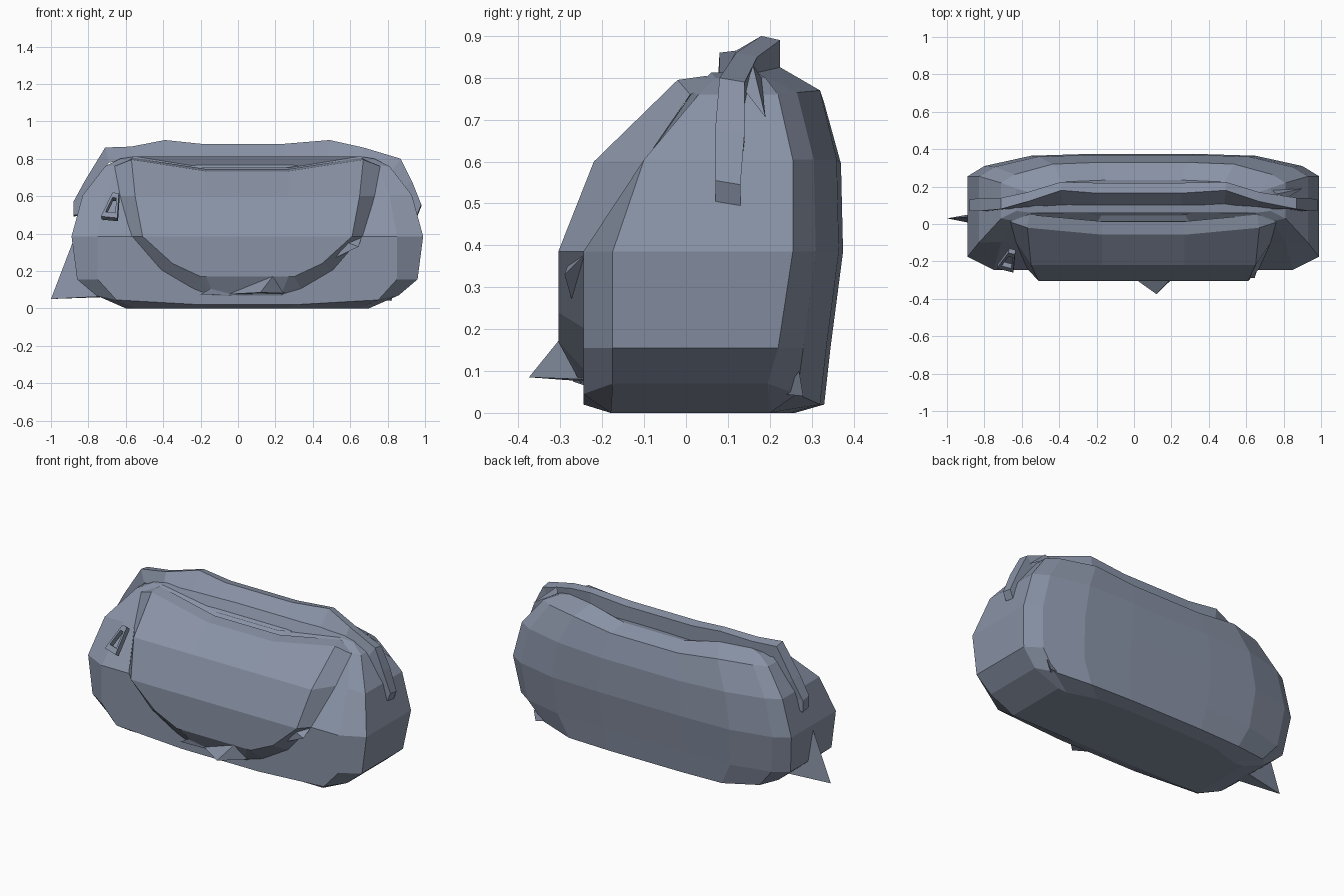
import bpy, bmesh
from mathutils import Vector

CX = 0.05  # the bag's own middle, shifted by the fin on the left

cloth = bpy.data.materials.new("cloth")
cloth.diffuse_color = (0.25, 0.29, 0.38, 1)


def make(name, verts, faces):
    mesh = bpy.data.meshes.new(name)
    mesh.from_pydata(verts, [], faces)
    bm = bmesh.new()
    bm.from_mesh(mesh)
    bmesh.ops.remove_doubles(bm, verts=bm.verts, dist=0.0005)
    bmesh.ops.recalc_face_normals(bm, faces=bm.faces)
    bm.to_mesh(mesh)
    bm.free()
    mesh.materials.append(cloth)
    obj = bpy.data.objects.new(name, mesh)
    bpy.context.collection.objects.link(obj)
    return obj


def loft(name, rings, closed=True, caps=True):
    n = len(rings[0])
    verts = [v for r in rings for v in r]
    faces = []
    for i in range(len(rings) - 1):
        for j in range(n if closed else n - 1):
            k = (j + 1) % n
            faces.append((i*n + j, i*n + k, (i+1)*n + k, (i+1)*n + j))
    if caps:
        faces += [tuple(range(n)), tuple(range(len(verts) - n, len(verts)))]
    return make(name, verts, faces)


def mirrored(half):
    """Right-hand points followed by their left-hand mirror, as one loop."""
    return ([(CX + x, y, z) for x, y, z in half] +
            [(CX - x, y, z) for x, y, z in reversed(half)])


# Bag body: middle z, end z, end half width, end front y, end back y,
# front corner half width, front y, back y, centre sag
levels = [
    (0.00, 0.00, 0.65, -0.18, 0.20, 0.60, -0.18, 0.26, 0),
    (0.02, 0.07, 0.81, -0.175, 0.195, 0.70, -0.245, 0.33, 0),
    (0.155, 0.155, 0.91, -0.175, 0.22, 0.80, -0.245, 0.345, 0),
    (0.385, 0.385, 0.94, -0.175, 0.255, 0.80, -0.245, 0.375, 0),
    (0.605, 0.605, 0.88, -0.10, 0.255, 0.76, -0.095, 0.37, 0.01),
    (0.77, 0.76, 0.76, 0.03, 0.22, 0.69, 0.015, 0.33, 0.03),
    (0.825, 0.80, 0.68, 0.07, 0.19, 0.60, 0.06, 0.235, 0.05),
]
rings = []
for zm, ze, he, ef, eb, hc, yf, yb, sag in levels:
    s = he / 0.94
    zc = (zm + ze) / 2
    rings.append(mirrored([
        (0.30 * s, yf, zm - sag * 1.5), (hc, yf, zc), (he, ef, ze), (he, eb, ze),
        (0.85 * s, yb - 0.065, zc), (0.60 * s, yb - 0.01, zm),
        (0.28 * s, yb, zm - sag)]))
loft("bag_body", rings)

# Front pocket: raised panel; each row is outer edge then inner edge (half width, y, z)
rows = [
    ((0.24, -0.24, 0.08), (0.20, -0.245, 0.08)),
    ((0.29, -0.24, 0.10), (0.25, -0.305, 0.17)),
    ((0.46, -0.24, 0.20), (0.40, -0.305, 0.24)),
    ((0.62, -0.24, 0.385), (0.56, -0.305, 0.385)),
    ((0.68, -0.10, 0.60), (0.60, -0.22, 0.60)),
    ((0.71, 0.01, 0.76), (0.62, -0.02, 0.795)),
    ((0.69, 0.04, 0.77), (0.61, 0.05, 0.805)),
]
sags = [0.01, 0, 0, 0, 0, 0.062, 0.06]
front = []
for (o, i), sag in zip(rows, sags):
    m = (min(0.22, i[0] * 0.9), i[1] - sag * 0.6, i[2] - sag)
    half = [m, i, o]
    front.append([(CX - x, y, z) for x, y, z in reversed(half)] +
                 [(CX + x, y, z) for x, y, z in half])
loft("front_pocket", front, closed=False, caps=False)

# Top strap: outer x, z; inner x, z; front y, back y; forward flare of the lower edge
stations = [
    (-0.88, 0.50, -0.83, 0.50, 0.07, 0.13, 0),
    (-0.88, 0.57, -0.83, 0.56, 0.07, 0.13, 0),
    (-0.82, 0.68, -0.78, 0.65, 0.07, 0.14, 0),
    (-0.71, 0.86, -0.69, 0.78, 0.08, 0.14, 0),
    (-0.57, 0.865, -0.56, 0.79, 0.12, 0.17, 0.04),
    (-0.39, 0.90, -0.38, 0.79, 0.18, 0.225, 0.09),
    (-0.20, 0.88, -0.20, 0.75, 0.165, 0.22, 0.12),
    (0.25, 0.88, 0.25, 0.75, 0.165, 0.22, 0.12),
    (0.49, 0.90, 0.48, 0.79, 0.18, 0.225, 0.09),
    (0.67, 0.86, 0.66, 0.79, 0.12, 0.17, 0.04),
    (0.87, 0.80, 0.82, 0.73, 0.08, 0.14, 0),
    (0.93, 0.68, 0.89, 0.65, 0.07, 0.14, 0),
    (0.98, 0.555, 0.93, 0.56, 0.07, 0.13, 0),
    (0.96, 0.505, 0.92, 0.505, 0.07, 0.13, 0),
]
loft("top_strap", [[(xo, y0, zo), (xo, y1, zo - 0.01), (xi, y1, zi), (xi, y0 - fl, zi)]
                   for xo, zo, xi, zi, y0, y1, fl in stations])

# Pointed cloth folds: tip and three base points
folds = {
    "left_fold": [(-1, 0.03, 0.05), (-0.87, 0.04, 0.39), (-0.70, -0.03, 0.065), (-0.72, 0.08, 0.06)],
    "front_fold": [(0.12, -0.375, 0.085), (-0.07, -0.24, 0.075), (0.26, -0.24, 0.08), (0.20, -0.29, 0.19)],
    "pocket_fold_right": [(0.645, -0.29, 0.33), (0.66, -0.24, 0.38), (0.50, -0.27, 0.26), (0.56, -0.28, 0.36)],
    "pocket_fold_left": [(-0.20, -0.27, 0.075), (0.10, -0.24, 0.065), (0.0, -0.27, 0.19), (0.0, -0.24, 0.08)],
    "back_corner_fold": [(0.82, 0.28, 0.04), (0.84, 0.27, 0.10), (0.78, 0.23, 0.045), (0.72, 0.26, 0.06)],
    "strap_fold": [(0.90, 0.19, 0.705), (0.76, 0.16, 0.83), (0.82, 0.14, 0.77), (0.74, 0.18, 0.80)],
}
for name, pts in folds.items():
    make(name, pts, [(0, 1, 2), (0, 2, 3), (0, 3, 1), (1, 3, 2)])

# Zip pull: tapered frame hanging on the left front corner
top, down = Vector((-0.65, -0.135, 0.60)), Vector((-0.035, -0.09, -0.13))
side = Vector((1, -0.25, -0.1)).normalized()
out = side.cross(down).normalized()
if out.y > 0:
    out = -out


def frame(scale):
    outline = [(-0.018, 0.0), (0.018, 0.0), (0.045, 1.0), (-0.045, 1.0)]
    return [top + side * (u * scale) + down * (0.5 + (v - 0.5) * scale) for u, v in outline]


outer, inner = frame(1.0), frame(0.6)
lift = out * 0.03
pull = [outer, [p + lift for p in outer], [p + lift for p in inner], inner, outer]
loft("zip_pull", pull, caps=False)
